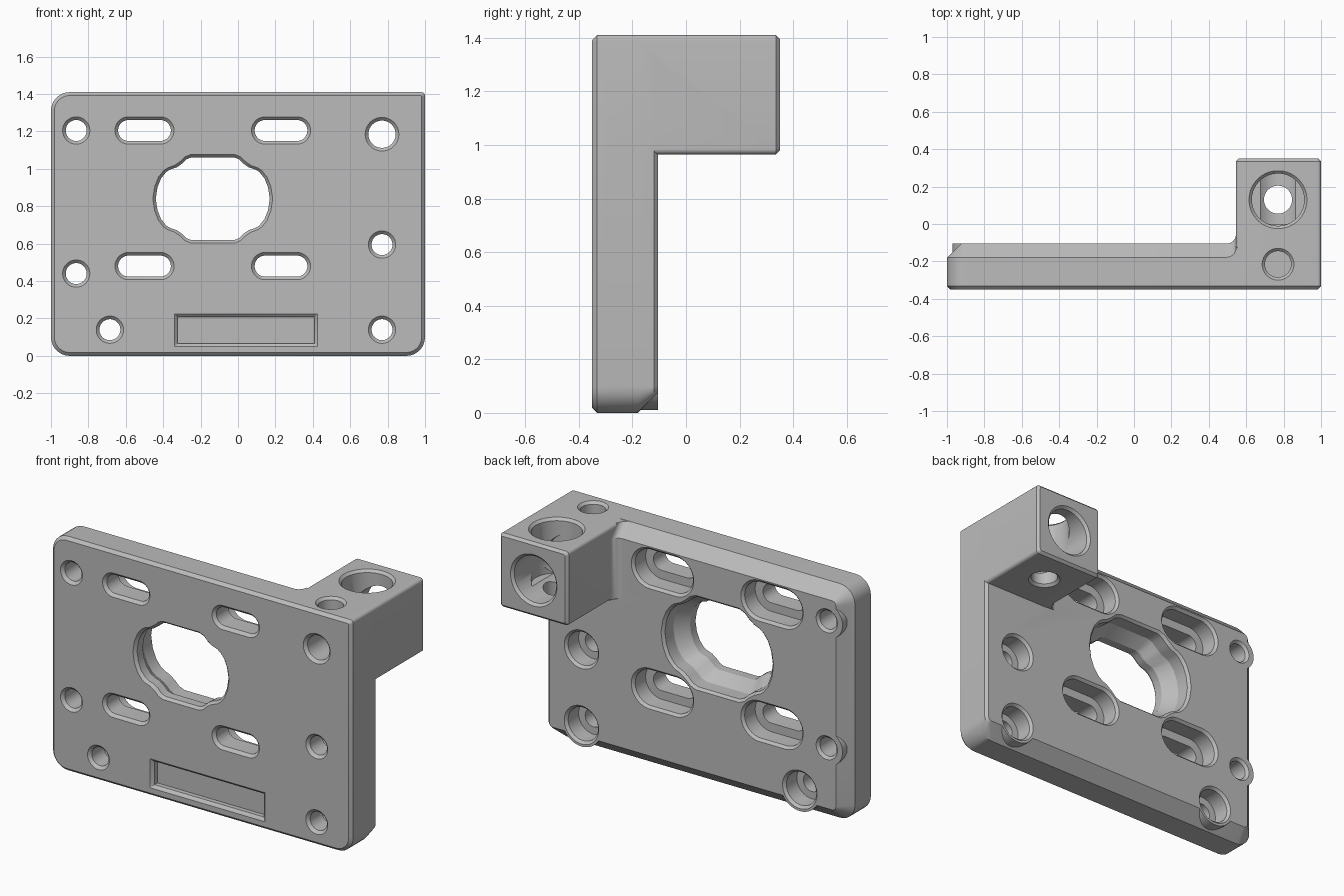
import bpy, bmesh
from math import sin, cos, pi, hypot

cube = bpy.data.objects.get("Cube")
if cube:
    bpy.data.objects.remove(cube, do_unlink=True)

FRONT, BACK, TOP = -0.35, -0.105, 1.41

grey = bpy.data.materials.new("machined_grey")
grey.use_nodes = True
grey.diffuse_color = (0.5, 0.5, 0.5, 1)
grey.node_tree.nodes["Principled BSDF"].inputs["Base Color"].default_value = (0.5, 0.5, 0.5, 1)


def loft(name, rings, axis="y"):
    """Closed solid through (position, outline) rings along an axis."""
    bm = bmesh.new()
    loops = []
    for t, outline in rings:
        loops.append([bm.verts.new((u, t, v) if axis == "y" else (u, v, t)) for u, v in outline])
    n = len(loops[0])
    for a, b in zip(loops, loops[1:]):
        for i in range(n):
            j = (i + 1) % n
            bm.faces.new((a[i], a[j], b[j], b[i]))
    bm.faces.new(loops[0])
    bm.faces.new(loops[-1])
    bmesh.ops.recalc_face_normals(bm, faces=bm.faces)
    mesh = bpy.data.meshes.new(name)
    bm.to_mesh(mesh)
    bm.free()
    mesh.materials.append(grey)
    ob = bpy.data.objects.new(name, mesh)
    bpy.context.collection.objects.link(ob)
    return ob


def rect(u0, u1, v0, v1, radii, n=8):
    """Rounded rectangle; radii run bottom left, bottom right, top right, top left."""
    pts = []
    corners = [(u0, v0, 1, 1), (u1, v0, -1, 1), (u1, v1, -1, -1), (u0, v1, 1, -1)]
    for k, ((u, v, su, sv), r) in enumerate(zip(corners, radii)):
        for i in range(n):
            a = pi + k * pi / 2 + i / (n - 1) * pi / 2
            pts.append((u + su * r + r * cos(a), v + sv * r + r * sin(a)))
    return pts


def stadium(u, v, r, half=0, n=48):
    """Circle, or a slot outline when half is not zero."""
    angles = [(i + 0.5) * 2 * pi / n for i in range(n)]
    return [(u + r * cos(a) + (half if cos(a) > 0 else -half), v + r * sin(a)) for a in angles]


def combine(body, tool, operation):
    mod = body.modifiers.new(operation.lower(), "BOOLEAN")
    mod.operation = operation
    mod.solver = "EXACT"
    mod.object = tool
    bpy.context.view_layer.objects.active = body
    bpy.ops.object.modifier_apply(modifier=mod.name)
    bpy.data.objects.remove(tool, do_unlink=True)


def bore(u, v, steps, half=0, axis="y"):
    rings = [(t, stadium(u, v, r, half)) for t, r in steps]
    combine(body, loft("bore_cutter", rings, axis), "DIFFERENCE")


# Main plate with a broad chamfer around the back
def plate_outline(inset, right, r, r_top):
    return rect(-1 + inset, 1 - right, inset, TOP - inset, (r, r, r_top, r))


body = loft("bracket_body", [
    (FRONT, plate_outline(0.018, 0.018, 0.082, 0.008)),
    (FRONT + 0.018, plate_outline(0, 0, 0.1, 0.02)),
    (-0.18, plate_outline(0, 0, 0.1, 0.02)),
    (-0.12, plate_outline(0.06, 0, 0.04, 0.02)),
    (BACK, plate_outline(0.075, 0.015, 0.025, 0.01)),
])

# Clamp block at the upper corner
def block_outline(inset):
    r = 0.02 - inset / 2
    return rect(0.545 + inset, 1 - inset, 0.965 + inset, TOP - inset, (r, r, r, r))


combine(body, loft("clamp_block", [
    (-0.3, block_outline(0)), (0.335, block_outline(0)), (0.35, block_outline(0.015))]), "UNION")

# Fillet between block and plate
def fillet_outline(y):
    r = 0.05
    arc = [(0.495 + r * sin(i * pi / 16), y + r - r * cos(i * pi / 16)) for i in range(9)]
    return [(0.495, y - 0.04)] + arc + [(0.58, y + r), (0.58, y - 0.04)]


combine(body, loft("block_fillet", [
    (0.968, fillet_outline(BACK)), (1.335, fillet_outline(BACK)),
    (1.408, fillet_outline(BACK - 0.073))], "z"), "UNION")

# Bosses that keep material around the edge holes
for x, z, r in [(-0.865, 1.205, 0.105), (-0.865, 0.44, 0.105),
                (-0.685, 0.14, 0.13), (0.77, 0.14, 0.13)]:
    ring = stadium(x, z, r)
    combine(body, loft("hole_boss", [(-0.25, ring), (BACK, ring)]), "UNION")

# Plain and counterbored mounting holes
entry = [(-0.36, 0.083), (-0.333, 0.056)]
plain = entry + [(-0.12, 0.056), (-0.095, 0.081)]
for z in (1.205, 0.44):
    bore(-0.865, z, plain)


def counterbored(r):
    return entry + [(-0.22, 0.056), (-0.22, r), (-0.12, r), (-0.095, r + 0.025)]


for x, z in [(0.77, 0.595), (0.77, 0.14), (-0.685, 0.14)]:
    bore(x, z, counterbored(0.1))

# Four counterbored slots
for x in (-0.5, 0.23):
    for z in (1.205, 0.48):
        bore(x, z, counterbored(0.108), half=0.085)

# Large central opening, mirrored from one quadrant
quadrant = [(0.32, 0), (0.31, 0.065), (0.29, 0.115), (0.262, 0.15), (0.24, 0.165),
            (0.205, 0.177), (0.175, 0.198), (0.15, 0.223), (0.12, 0.235)]
upper = quadrant + [(-x, z) for x, z in reversed(quadrant)]
outline = upper + [(x, -z) for x, z in reversed(upper[1:-1])]


def opening(d):
    return [(-0.135 + x * (1 + d / hypot(x, z)), 0.84 + z * (1 + d / hypot(x, z))) for x, z in outline]


combine(body, loft("opening_cutter", [
    (y, opening(d)) for y, d in [(-0.36, 0.01), (-0.333, -0.015), (-0.28, -0.015),
                                 (-0.2, 0.04), (-0.12, 0.04), (-0.095, 0.065)]]), "DIFFERENCE")

# Shallow label pocket
combine(body, loft("pocket_cutter", [
    (y, rect(-0.34 - d, 0.425 + d, 0.05 - d, 0.225 + d, [0.003] * 4, 3))
    for y, d in [(-0.36, 0.01), (-0.333, -0.017), (-0.305, -0.017)]]), "DIFFERENCE")

# Clamp block bores: front to back, top to bottom, and a blind top hole
bore(0.77, 1.185, [(-0.36, 0.1), (-0.333, 0.073), (0, 0.073), (0, 0.14), (0.335, 0.14), (0.36, 0.165)])
bore(0.77, 0.13, [(0.955, 0.1), (0.98, 0.075), (1.08, 0.075), (1.08, 0.14),
                  (1.395, 0.14), (1.42, 0.165)], axis="z")
bore(0.77, -0.215, [(1.28, 0.07), (1.395, 0.07), (1.42, 0.095)], axis="z")

# Smooth the round walls, keep machined edges crisp
bpy.ops.object.select_all(action="DESELECT")
body.select_set(True)
bpy.context.view_layer.objects.active = body
bpy.ops.object.shade_smooth_by_angle(angle=pi / 7)
